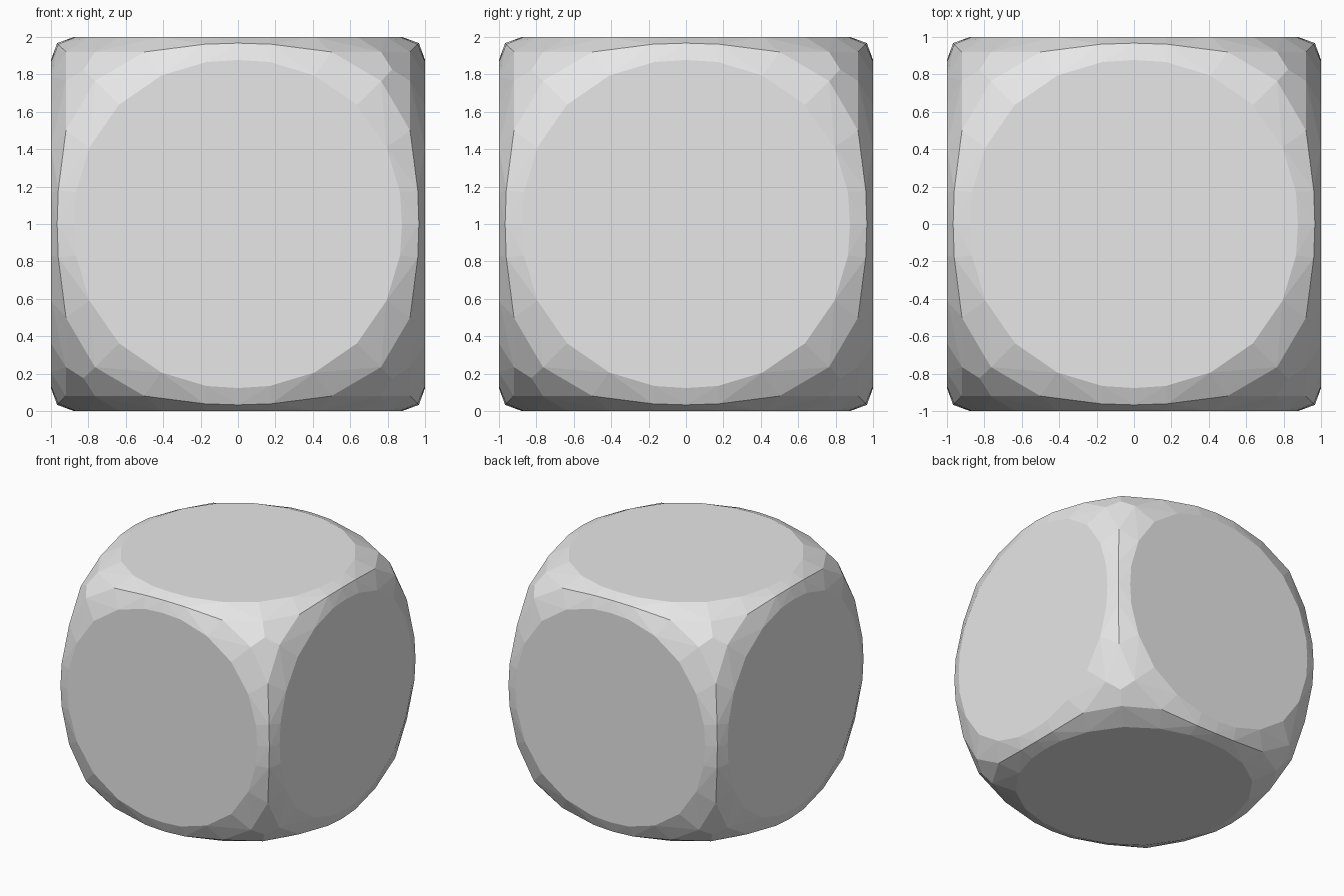
import bpy, bmesh, math
from mathutils import Vector

cube = bpy.data.objects.get("Cube")
if cube:
    bpy.data.objects.remove(cube, do_unlink=True)

# Key points of one octant; symmetry supplies the rest
FACE_RIM = [(1, .877, 0), (1, .866, .17), (1, .794, .41), (1, .637, .637)]
EDGE_RIDGE = [(.967, .967, 0), (.961, .961, .18), (.92, .92, .5)]
CORNER = [(.92, .765, .765), (.825, .825, .825)]


def cube_symmetry(point):
    """All axis swaps and mirrored copies of a point."""
    result = set()
    for i in range(3):
        for j in range(3):
            if i == j:
                continue
            a, b, c = point[i], point[j], point[3 - i - j]
            for sx in (-1, 1):
                for sy in (-1, 1):
                    for sz in (-1, 1):
                        result.add((a * sx + 0.0, b * sy + 0.0, c * sz + 0.0))
    return sorted(result)


# Rounded cube body: convex hull of the mirrored points
bm = bmesh.new()
for key_point in FACE_RIM + EDGE_RIDGE + CORNER:
    for co in cube_symmetry(key_point):
        bm.verts.new(Vector(co) + Vector((0, 0, 1)))
bmesh.ops.convex_hull(bm, input=bm.verts)

# Merge the flat round sides into single faces
bmesh.ops.dissolve_limit(bm, angle_limit=math.radians(0.5),
                         verts=bm.verts, edges=bm.edges)
bmesh.ops.recalc_face_normals(bm, faces=bm.faces)

mesh = bpy.data.meshes.new("rounded_cube")
bm.to_mesh(mesh)
bm.free()
body = bpy.data.objects.new("rounded_cube", mesh)
bpy.context.collection.objects.link(body)

# Plain light grey
grey = bpy.data.materials.new("light_grey")
grey.use_nodes = True
colour = (.8, .8, .8, 1)
grey.diffuse_color = colour
for node in grey.node_tree.nodes:
    if node.type == 'BSDF_PRINCIPLED':
        node.inputs["Base Color"].default_value = colour
mesh.materials.append(grey)
